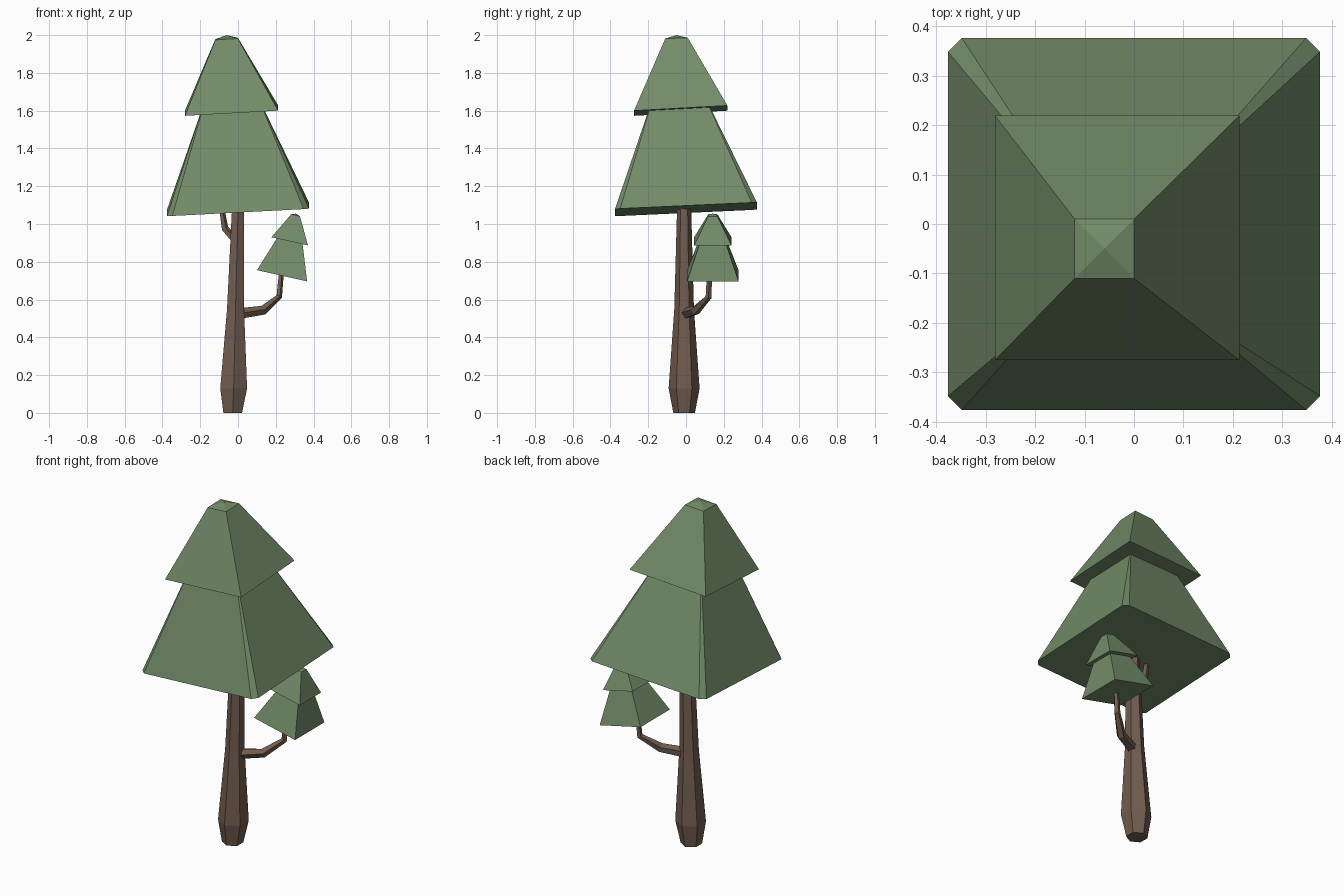
import bpy, bmesh, math
from mathutils import Vector, Matrix

if "Cube" in bpy.data.objects:
    bpy.data.objects.remove(bpy.data.objects["Cube"])


def material(name, color):
    m = bpy.data.materials.new(name)
    m.diffuse_color = (*color, 1)
    m.use_nodes = True
    m.node_tree.nodes["Principled BSDF"].inputs["Base Color"].default_value = m.diffuse_color
    return m


bark = material("bark", (0.17, 0.11, 0.08))
leaf = material("leaf", (0.17, 0.26, 0.14))


def loft(name, rings, mat, apex=None, matrix=None):
    """Skin a stack of equal-sized rings; close the ends (or fan to an apex)."""
    bm = bmesh.new()
    loops = [[bm.verts.new(p) for p in ring] for ring in rings]
    n = len(loops[0])
    for a, b in zip(loops, loops[1:]):
        for i in range(n):
            j = (i + 1) % n
            bm.faces.new((a[i], a[j], b[j], b[i]))
    bm.faces.new(loops[0][::-1])
    if apex:
        tip = bm.verts.new(apex)
        for i in range(n):
            bm.faces.new((loops[-1][i], loops[-1][(i + 1) % n], tip))
    else:
        bm.faces.new(loops[-1])
    if matrix:
        bm.transform(matrix)
    bmesh.ops.recalc_face_normals(bm, faces=bm.faces)
    me = bpy.data.meshes.new(name)
    bm.to_mesh(me)
    bm.free()
    me.materials.append(mat)
    ob = bpy.data.objects.new(name, me)
    bpy.context.collection.objects.link(ob)
    return ob


def square(cx, cy, z, half, chamfer=0.0, tilt=(0, 0)):
    """Square ring with optional cut corners, lying on a tilted plane."""
    h, c = half, half - chamfer
    if chamfer:
        pts = [(c, -h), (h, -c), (h, c), (c, h), (-c, h), (-h, c), (-h, -c), (-c, -h)]
    else:
        pts = [(h, -h), (h, h), (-h, h), (-h, -h)]
    return [(cx + x, cy + y, z + x * tilt[0] + y * tilt[1]) for x, y in pts]


def limb(name, path, sides, spin=0.0, flat=False):
    """Tapered low-poly tube through (x, y, z, radius) points."""
    pts = [Vector(p[:3]) for p in path]
    rings = []
    for i, p in enumerate(pts):
        d = pts[min(i + 1, len(pts) - 1)] - pts[max(i - 1, 0)]
        d = Vector((0, 0, 1)) if flat else d.normalized()
        q = Vector((0, 0, 1)).rotation_difference(d)
        r = path[i][3]
        rings.append([p + q @ Vector((r * math.cos(a), r * math.sin(a), 0))
                      for a in (spin + k * math.tau / sides for k in range(sides))])
    return loft(name, rings, bark)


# Trunk and its two branches
limb("trunk", [(-0.028, -0.01, 0, 0.057), (-0.023, -0.01, 0.13, 0.082),
               (-0.013, -0.01, 0.55, 0.052), (0, -0.01, 1.06, 0.038),
               (0, -0.01, 1.2, 0.035)], 6, math.pi / 2, True)
limb("right_branch", [(0.0, -0.005, 0.525, 0.03), (0.13, 0.05, 0.542, 0.026),
                      (0.217, 0.12, 0.615, 0.017), (0.23, 0.125, 0.76, 0.014)], 5)
limb("left_branch", [(-0.01, 0.0, 0.91, 0.024), (-0.07, 0.0, 0.975, 0.02),
                     (-0.09, 0.0, 1.1, 0.014)], 5)

# Main crown: two tilted pyramidal tiers
loft("lower_crown", [square(0, 0, 1.078, 0.376, 0.028, (0.052, 0.046)),
                     square(-0.03, -0.035, 1.65, 0.147, 0.002)], leaf)
loft("upper_crown", [square(-0.034, -0.028, 1.6, 0.247, 0, (0.055, 0.055)),
                     square(-0.06, -0.05, 1.98, 0.06, 0, (0.06, 0.03))],
     leaf, apex=(-0.06, -0.05, 2.0))

# Small crown on the right branch, leaning to +x
lean = Matrix.Translation((0.233, 0.142, 0.726)) @ Matrix.Rotation(0.22, 4, 'Y')
loft("small_lower_crown", [square(0, 0, 0, 0.136),
                           square(0, 0, 0.21, 0.062)], leaf, matrix=lean)
loft("small_upper_crown", [square(0, 0, 0.187, 0.099),
                           square(0, 0, 0.328, 0.024)],
     leaf, apex=(0, 0, 0.337), matrix=lean)
